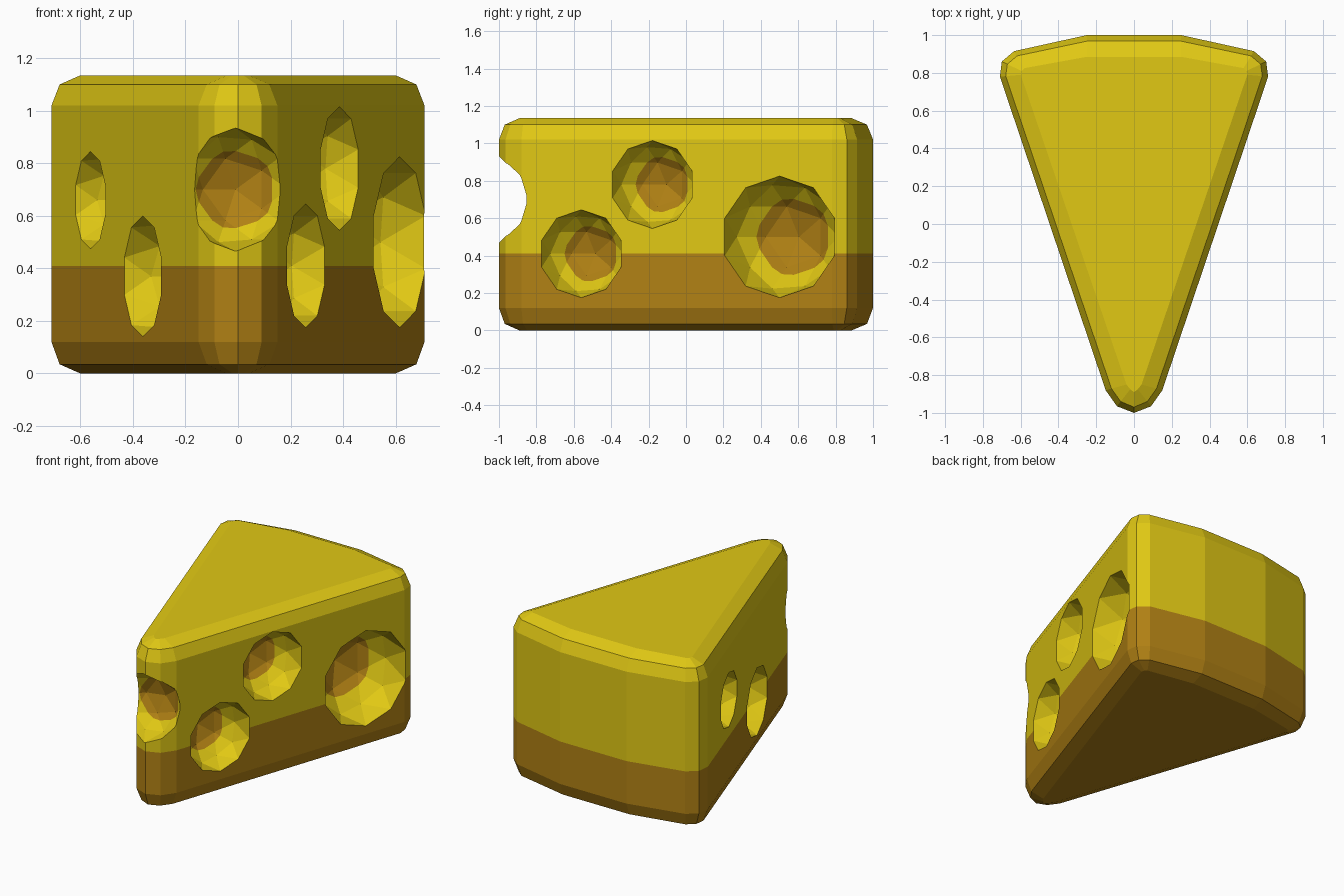
import bpy, bmesh
from mathutils import Vector

cube = bpy.data.objects.get("Cube")
if cube:
    bpy.data.objects.remove(cube, do_unlink=True)


def make_material(name, color):
    mat = bpy.data.materials.new(name)
    mat.use_nodes = True
    mat.diffuse_color = color
    mat.node_tree.nodes["Principled BSDF"].inputs["Base Color"].default_value = color
    return mat


MATERIALS = [make_material("cheese_yellow", (0.75, 0.58, 0.007, 1)),
             make_material("rind_brown", (0.44, 0.22, 0.007, 1))]
YELLOW, BROWN = 0, 1


def make_object(name, bm):
    mesh = bpy.data.meshes.new(name)
    bm.to_mesh(mesh)
    bm.free()
    for mat in MATERIALS:
        mesh.materials.append(mat)
    obj = bpy.data.objects.new(name, mesh)
    bpy.context.collection.objects.link(obj)
    return obj


def mirrored(half):
    """Close a half outline that starts on the centre line."""
    return half + [(-x, y) for x, y in reversed(half[1:])]


# Wedge: rings blended between the full outline and the inset top outline
OUTER = mirrored([(0, -1), (0.09, -0.965), (0.15, -0.88), (0.71, 0.78),
                  (0.7, 0.86), (0.635, 0.915), (0.25, 1)])
INNER = mirrored([(0, -0.89), (0.02, -0.875), (0.04, -0.85), (0.6, 0.79),
                  (0.595, 0.81), (0.58, 0.825), (0.25, 0.885)])
RIND_TOP = 0.41
RINGS = [(0, 1), (0.035, 0.28), (0.12, 0), (RIND_TOP, 0), (1.02, 0), (1.1, 0.28), (1.135, 1)]

bm = bmesh.new()
rings = [[bm.verts.new((a[0] + (b[0] - a[0]) * t, a[1] + (b[1] - a[1]) * t, z))
          for a, b in zip(OUTER, INNER)] for z, t in RINGS]
for low, high in zip(rings, rings[1:]):
    for i in range(len(low)):
        j = (i + 1) % len(low)
        bm.faces.new((low[i], low[j], high[j], high[i]))
bm.faces.new(rings[0][::-1])
bm.faces.new(rings[-1])
for face in bm.faces:
    face.material_index = BROWN if face.calc_center_median().z < RIND_TOP else YELLOW
wedge = make_object("cheese_wedge", bm)


def wall_x(y):
    return 0.15 + (y + 0.88) * 0.56 / 1.66


# Holes: side, y, z and radius on the slanted walls, plus one bite in the tip
holes = [(Vector((side * wall_x(y), y, z)), Vector((side * 0.948, -0.32, 0)), r)
         for side, y, z, r in [(1, -0.56, 0.41, 0.235), (1, -0.18, 0.78, 0.235),
                               (1, 0.5, 0.5, 0.325),
                               (-1, 0.34, 0.66, 0.185), (-1, -0.25, 0.37, 0.23)]]
holes.append((Vector((-0.01, -1, 0.7)), Vector((0, -1, 0)), 0.235))

cutter_bm = bmesh.new()
for center, normal, radius in holes:
    turn = normal.to_track_quat('Z', 'Y').to_matrix().to_4x4()
    turn.translation = center
    ball = bmesh.new()
    bmesh.ops.create_icosphere(ball, subdivisions=2, radius=radius, matrix=turn)
    floor = center - normal * radius * 0.72
    bmesh.ops.bisect_plane(ball, geom=ball.verts[:] + ball.edges[:] + ball.faces[:],
                           plane_co=floor, plane_no=normal)
    # The deep end of every hole is brown
    for face in ball.faces:
        deep = (face.calc_center_median() - floor).dot(normal) < 0
        face.material_index = BROWN if deep else YELLOW
    temp = bpy.data.meshes.new("hole_ball")
    ball.to_mesh(temp)
    ball.free()
    cutter_bm.from_mesh(temp)
    bpy.data.meshes.remove(temp)
cutter = make_object("hole_cutter", cutter_bm)
cutter.hide_render = True

# Carve the holes, then drop the cutter
cut = wedge.modifiers.new("holes", 'BOOLEAN')
cut.operation = 'DIFFERENCE'
cut.solver = 'EXACT'
cut.object = cutter
bpy.context.view_layer.objects.active = wedge
bpy.ops.object.modifier_apply(modifier=cut.name)
bpy.data.objects.remove(cutter, do_unlink=True)
